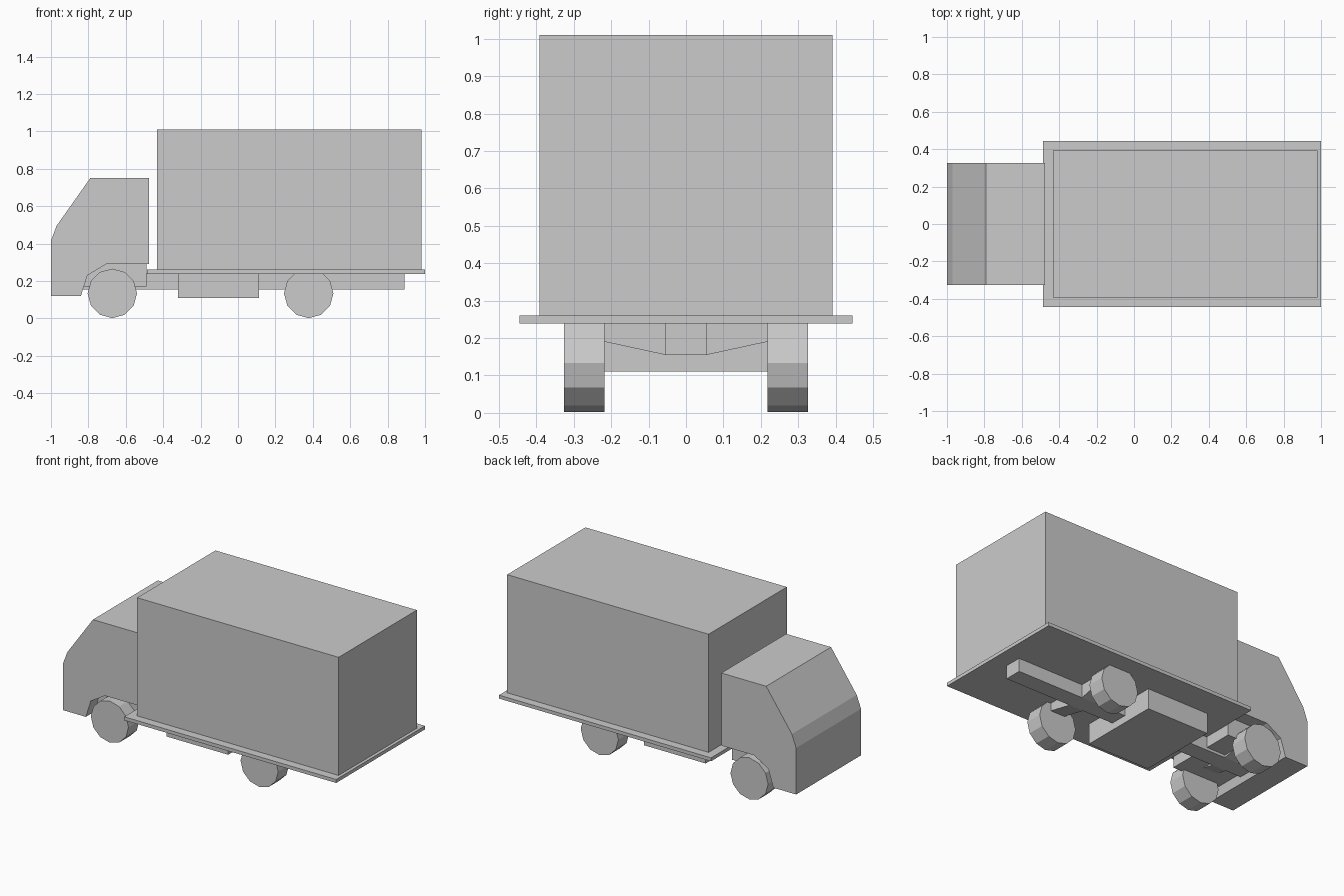
import bpy, bmesh
from math import sin, cos, pi

if "Cube" in bpy.data.objects:
    bpy.data.objects.remove(bpy.data.objects["Cube"])


def prism(name, pts, lo, hi, axis):
    """Extrude a closed 2D profile: axis 'y' takes (x, z) points, 'x' takes (y, z)."""
    place = (lambda p, t: (p[0], t, p[1])) if axis == 'y' else (lambda p, t: (t, p[0], p[1]))
    bm = bmesh.new()
    a = [bm.verts.new(place(p, lo)) for p in pts]
    b = [bm.verts.new(place(p, hi)) for p in pts]
    bm.faces.new(a)
    bm.faces.new(b[::-1])
    n = len(pts)
    for i in range(n):
        j = (i + 1) % n
        bm.faces.new((a[i], b[i], b[j], a[j]))
    bmesh.ops.recalc_face_normals(bm, faces=bm.faces)
    mesh = bpy.data.meshes.new(name)
    bm.to_mesh(mesh)
    bm.free()
    ob = bpy.data.objects.new(name, mesh)
    bpy.context.collection.objects.link(ob)
    return ob


def box(name, x0, x1, half_y, z0, z1):
    return prism(name, [(x0, z0), (x1, z0), (x1, z1), (x0, z1)], -half_y, half_y, 'y')


# Body
box("cargo_box", -0.433, 0.98, 0.392, 0.26, 1.01)
box("deck", -0.487, 1.0, 0.445, 0.239, 0.261)

# Cab with sloping windscreen and wheel arch
prism("cab", [(-1, 0.12), (-0.84, 0.12), (-0.805, 0.23), (-0.705, 0.29), (-0.475, 0.29),
              (-0.475, 0.75), (-0.79, 0.75), (-0.97, 0.495), (-1, 0.415)], -0.325, 0.325, 'y')
box("cab_floor", -0.83, -0.49, 0.24, 0.172, 0.29)

# Chassis
box("chassis_beam", -0.88, 0.89, 0.055, 0.155, 0.24)
box("under_tank", -0.32, 0.113, 0.26, 0.11, 0.24)

# Axles and twelve-sided wheels
R = 0.132
axle = [(-0.23, 0.24), (-0.23, 0.193), (-0.055, 0.155), (0.055, 0.155), (0.23, 0.193), (0.23, 0.24)]
for end, x in (("front", -0.672), ("rear", 0.378)):
    prism(end + "_axle", axle, x - 0.05, x + 0.05, 'x')
    ring = [(x + R * sin(i * pi / 6), 0.134 + R * cos(i * pi / 6)) for i in range(12)]
    for side, s in (("near", -1), ("far", 1)):
        prism(f"{end}_{side}_wheel", ring, s * 0.218, s * 0.326, 'y')
